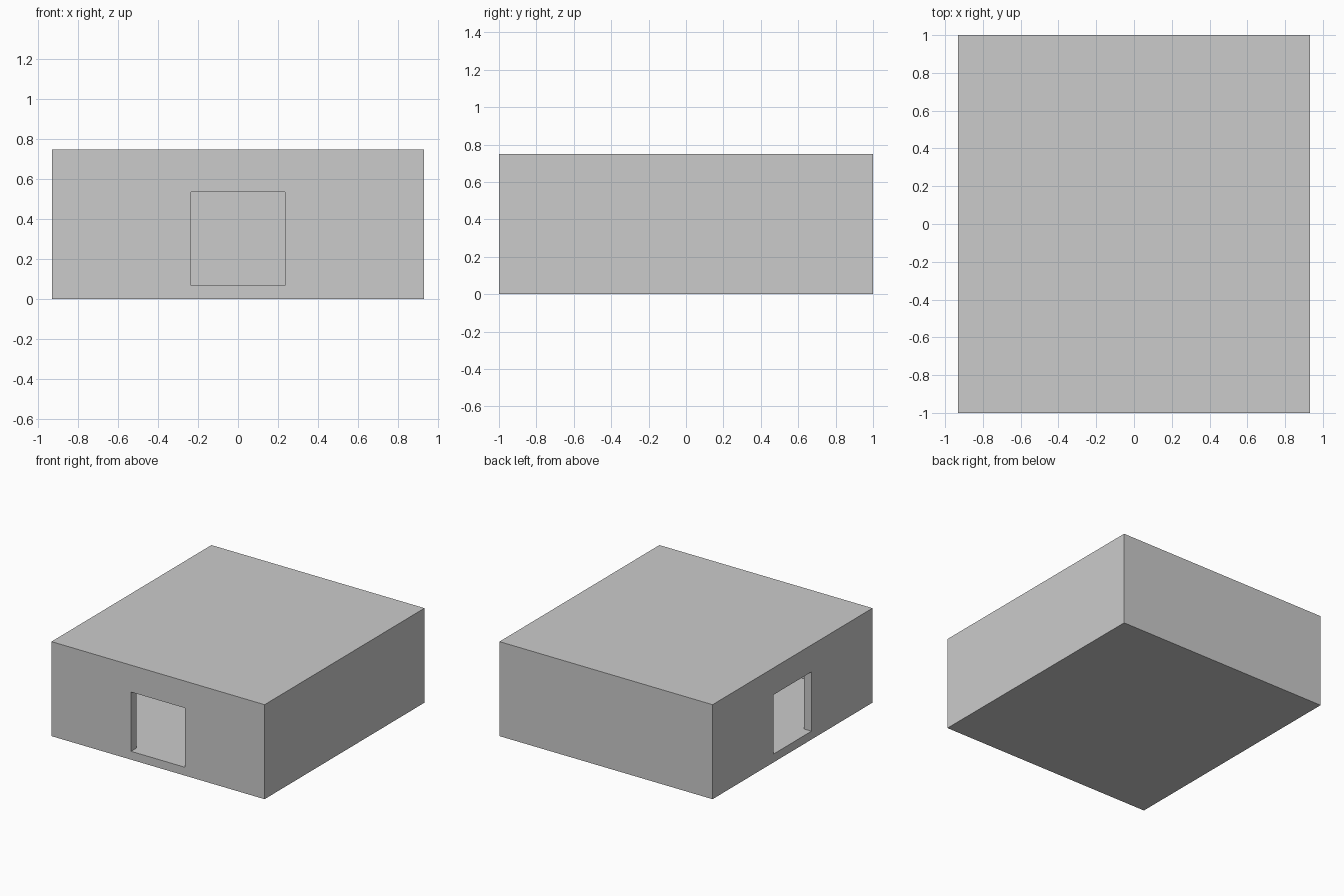
import bpy

if "Cube" in bpy.data.objects:
    bpy.data.objects.remove(bpy.data.objects["Cube"])

HX, HY, H = 0.933, 1.0, 0.748     # outer half sizes and height
T = 0.066                         # wall, floor and roof thickness
DW, DTOP = 0.236, 0.535           # doorway half width and top


def box(name, lo, hi, cutter=False):
    size = [b - a for a, b in zip(lo, hi)]
    mid = [(a + b) / 2 for a, b in zip(lo, hi)]
    bpy.ops.mesh.primitive_cube_add(size=1, location=mid)
    ob = bpy.context.object
    ob.name = name
    ob.scale = size
    bpy.ops.object.transform_apply(location=True, rotation=False, scale=True)
    if cutter:
        ob.hide_render = True
        ob.display_type = 'WIRE'
    return ob


# Outer block of the hollow room
room = box("room_shell", (-HX, -HY, 0), (HX, HY, H))

# Interior space, front doorway and left doorway
cutters = [
    box("interior_cutter", (-HX + T, -HY + T, T), (HX - T, HY - T, H - T), True),
    box("front_doorway_cutter", (-DW, -HY - 0.1, T), (DW, -HY + 0.3, DTOP), True),
    box("left_doorway_cutter", (-HX - 0.1, -DW, T), (-HX + 0.3, DW, DTOP), True),
]

for cutter in cutters:
    mod = room.modifiers.new(cutter.name, 'BOOLEAN')
    mod.operation = 'DIFFERENCE'
    mod.solver = 'EXACT'
    mod.object = cutter

# Apply the cuts and remove the helpers
bpy.ops.object.select_all(action='DESELECT')
bpy.context.view_layer.objects.active = room
room.select_set(True)
for cutter in cutters:
    bpy.ops.object.modifier_apply(modifier=cutter.name)
    bpy.data.objects.remove(cutter)
